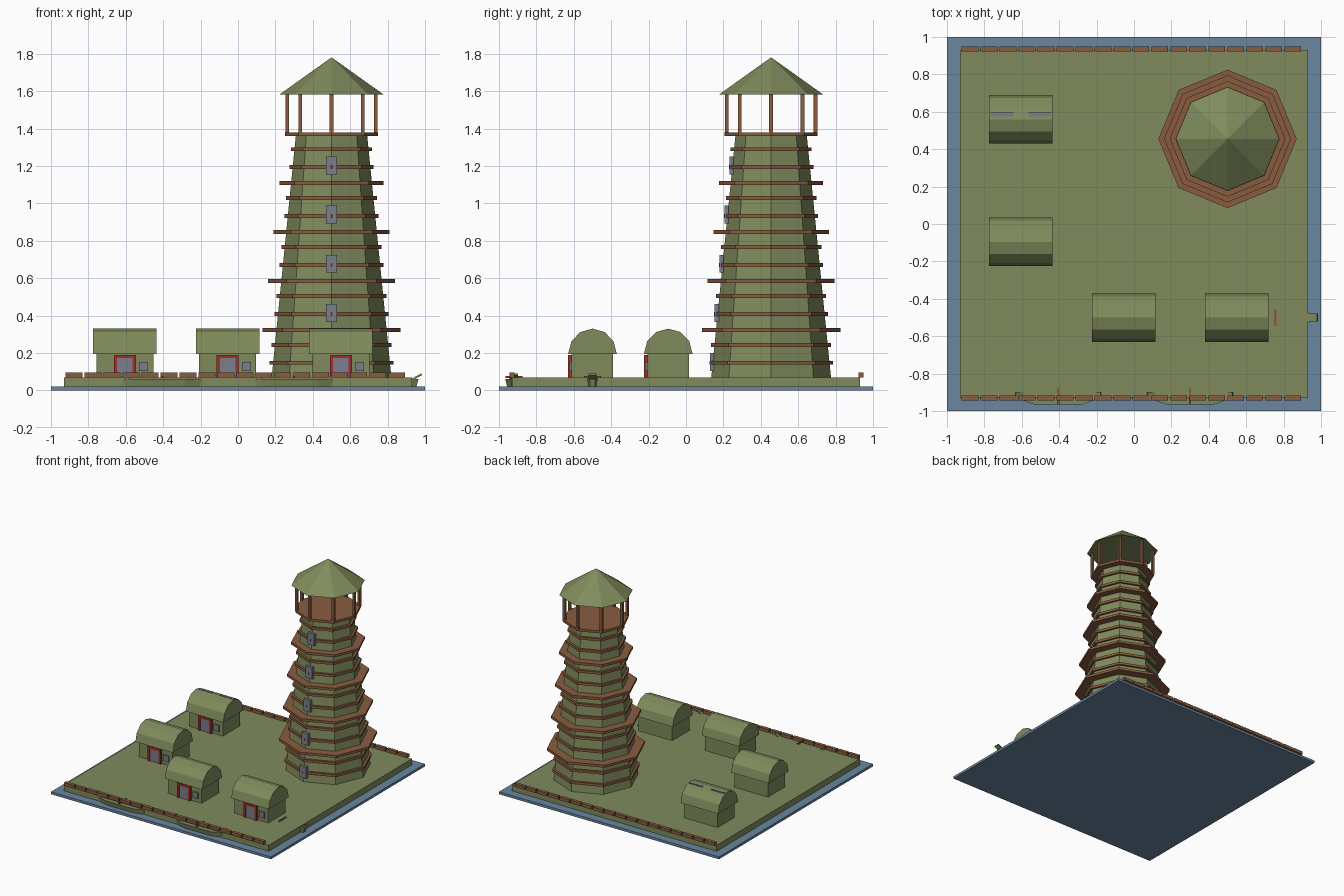
import bpy, bmesh, math
from mathutils import Matrix, Vector

if "Cube" in bpy.data.objects:
    bpy.data.objects.remove(bpy.data.objects["Cube"])


def material(name, rgb):
    m = bpy.data.materials.new(name)
    m.diffuse_color = (*rgb, 1)
    m.use_nodes = True
    m.node_tree.nodes["Principled BSDF"].inputs["Base Color"].default_value = m.diffuse_color
    return m


GREEN = material("moss green", (0.215, 0.260, 0.107))
BROWN = material("wood brown", (0.246, 0.107, 0.051))
BLUE = material("water blue", (0.144, 0.240, 0.350))
GREY = material("window grey", (0.195, 0.209, 0.262))
RED = material("door red", (0.38, 0.025, 0.025))


def finish(name, bm, mat):
    bmesh.ops.recalc_face_normals(bm, faces=bm.faces)
    me = bpy.data.meshes.new(name)
    bm.to_mesh(me)
    bm.free()
    me.materials.append(mat)
    ob = bpy.data.objects.new(name, me)
    bpy.context.collection.objects.link(ob)
    return ob


def box(name, mat, center, size, rot=None):
    bm = bmesh.new()
    bmesh.ops.create_cube(bm, size=1)
    m = Matrix.Translation(center) @ (rot or Matrix.Identity(4)) @ Matrix.Diagonal((*size, 1))
    bmesh.ops.transform(bm, matrix=m, verts=bm.verts)
    return finish(name, bm, mat)


def octagon(name, mat, cx, cy, z0, z1, r0, r1):
    bm = bmesh.new()
    bmesh.ops.create_cone(bm, cap_ends=True, segments=8, radius1=r0, radius2=r1, depth=z1 - z0)
    # one corner points straight at the front
    a = min(math.atan2(v.co.y, v.co.x) % (math.pi / 4) for v in bm.verts if v.co.z < 0)
    if abs(a - math.pi / 8) < 0.1:
        bmesh.ops.rotate(bm, matrix=Matrix.Rotation(math.pi / 8, 3, 'Z'), verts=bm.verts)
    bmesh.ops.translate(bm, vec=(cx, cy, (z0 + z1) / 2), verts=bm.verts)
    return finish(name, bm, mat)


def prism(name, mat, bottom, top):
    """Closed solid between two matching rings of points."""
    bm = bmesh.new()
    a = [bm.verts.new(p) for p in bottom]
    b = [bm.verts.new(p) for p in top]
    n = len(a)
    bm.faces.new(a)
    bm.faces.new(b)
    for i in range(n):
        bm.faces.new((a[i], a[(i + 1) % n], b[(i + 1) % n], b[i]))
    return finish(name, bm, mat)


# Water and island
box("water", BLUE, (0, 0, 0.01), (2, 2, 0.02))
box("island", GREEN, (0, 0, 0.045), (1.86, 1.86, 0.05))

# Low walls of separate blocks along the front and back edges
for side, y in (("front", -0.93), ("back", 0.935)):
    for i in range(18):
        box(f"{side}_wall_block", BROWN, (-0.877 + i * 0.1015, y, 0.0825), (0.09, 0.028, 0.025))

# Tower: tapered octagonal shaft
TX, TY = 0.50, 0.455


def shaft_r(z):
    return 0.32 - 0.13 * (z - 0.07) / 1.3


octagon("tower_shaft", GREEN, TX, TY, 0.07, 1.37, 0.32, 0.19)

# Five storeys: two narrow bands, one wide ledge, one window each
for i in range(5):
    z = 0.147 + 0.2617 * i
    for k, zb in enumerate((z, z + 0.096)):
        r = shaft_r(zb) + 0.018
        octagon("narrow_band", BROWN, TX, TY, zb - 0.01, zb + 0.01, r, r)
    zl, r = z + 0.176, 0.37 - 0.0305 * i
    octagon("lookout_deck" if i == 4 else "wide_ledge", BROWN, TX, TY, zl - 0.01, zl + 0.01, r, r)
    zw = 0.152 + 0.2625 * i
    box("tower_window", GREY, (TX, TY - shaft_r(zw) - 0.005, zw), (0.06, 0.022, 0.096))

# Lookout posts and roof
for i in range(8):
    a = i * math.pi / 4
    box("lookout_post", BROWN, (TX + 0.237 * math.cos(a), TY + 0.237 * math.sin(a), 1.48),
        (0.02, 0.02, 0.22))
octagon("tower_roof", GREEN, TX, TY, 1.583, 1.78, 0.277, 0.0005)


# Huts with arched roofs
def hut(x, y):
    box("hut_body", GREEN, (x, y, 0.135), (0.305, 0.222, 0.13))
    arc = [(0.13 * math.cos(i * math.pi / 6), 0.195 + 0.135 * math.sin(i * math.pi / 6)) for i in range(7)]
    prism("hut_roof", GREEN, [(x - 0.17, y + p, z) for p, z in arc],
          [(x + 0.17, y + p, z) for p, z in arc])
    f = y - 0.111
    for s in (-1, 1):
        box("door_jamb", RED, (x + s * 0.05, f - 0.008, 0.13), (0.018, 0.022, 0.12))
    box("door_lintel", RED, (x, f - 0.008, 0.181), (0.118, 0.022, 0.018))
    box("door", GREY, (x, f - 0.004, 0.121), (0.082, 0.016, 0.102))
    box("hut_window", GREY, (x + 0.1, f - 0.004, 0.127), (0.048, 0.016, 0.048))


for x, y in ((-0.605, 0.56), (-0.605, -0.095), (-0.055, -0.5), (0.55, -0.5)):
    hut(x, y)

# Two skylight strips on the rear left hut
for x in (-0.705, -0.503):
    box("skylight", GREY, (x, 0.585, 0.323), (0.122, 0.02, 0.01))


# Boats partly drawn up into the shore
def boat(x, y, angle):
    m = Matrix.Translation((x, y, 0)) @ Matrix.Rotation(angle, 4, 'Z')
    plan = [(-0.21, 0.015), (-0.125, 0.046), (0.125, 0.046), (0.21, 0.015),
            (0.21, -0.015), (0.125, -0.046), (-0.125, -0.046), (-0.21, -0.015)]
    prism("boat_hull", GREEN, [m @ Vector((u * 0.95, v * 0.8, 0.022)) for u, v in plan],
          [m @ Vector((u, v, 0.06)) for u, v in plan])
    rz = Matrix.Rotation(angle, 4, 'Z')
    box("boat_seat", BROWN, m @ Vector((0, 0, 0.072)), (0.012, 0.092, 0.012), rz)
    for s in (-1, 1):
        box("boat_prow", GREEN, m @ Vector((s * 0.203, 0, 0.073)), (0.055, 0.045, 0.01),
            rz @ Matrix.Rotation(-s * 0.5, 4, 'Y'))


boat(-0.405, -0.92, 0)
boat(0.30, -0.92, 0)
boat(0.755, -0.5, 0)
